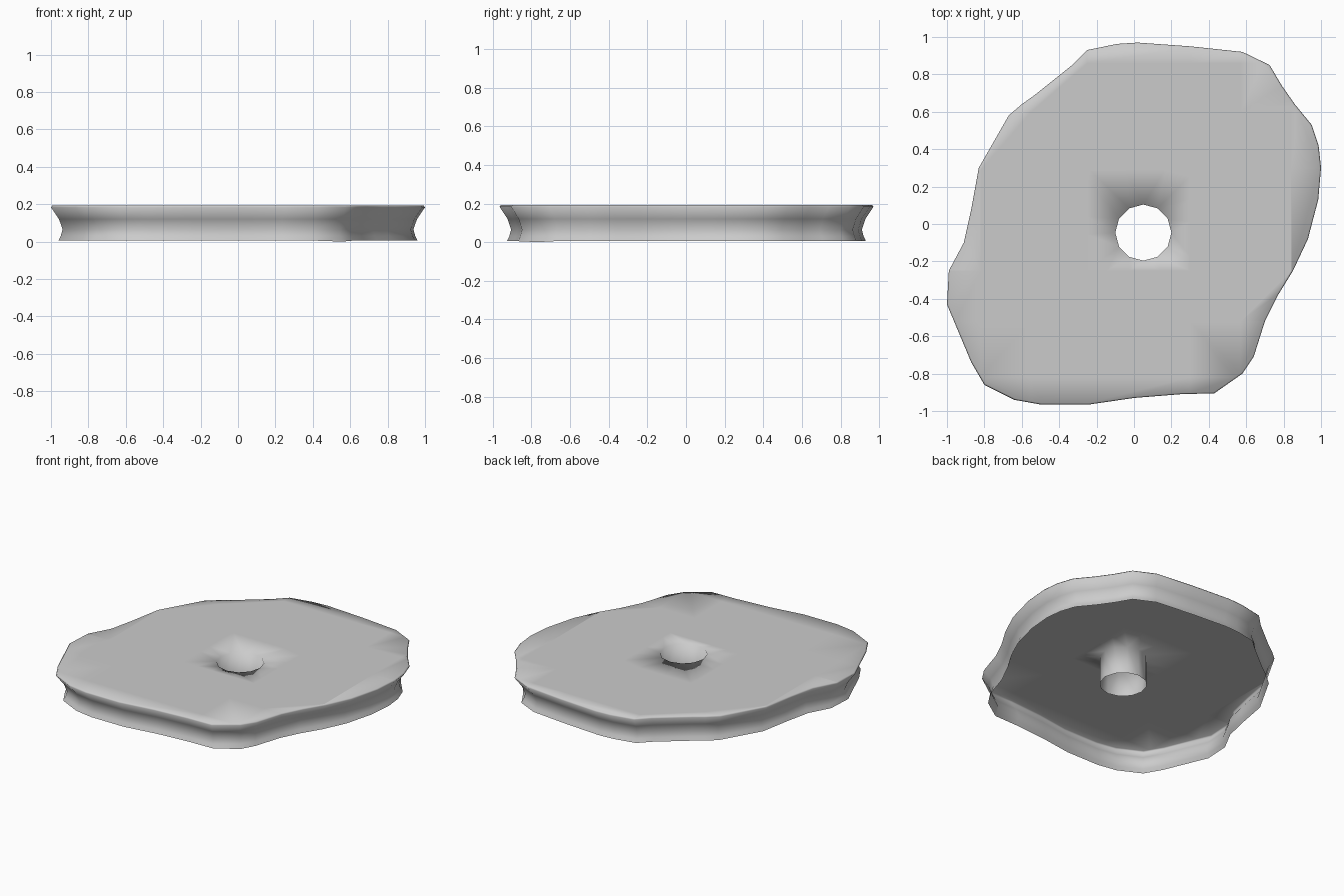
import bpy
import bmesh
import math
from mathutils import Vector

default_cube = bpy.data.objects.get("Cube")
if default_cube:
    bpy.data.objects.remove(default_cube, do_unlink=True)

# One plain grey stone colour
GREY = (0.6, 0.6, 0.6, 1.0)
stone = bpy.data.materials.new("stone_grey")
stone.use_nodes = True
stone.diffuse_color = GREY
stone.node_tree.nodes["Principled BSDF"].inputs["Base Color"].default_value = GREY

# Irregular slab outline, anticlockwise from the left-hand (+x) bulge
OUTLINE = [
    (1, .3), (.987, .42), (.95, .53), (.86, .64), (.79, .74), (.725, .85),
    (.58, .92), (.3, .95), (.02, .97), (-.09, .963), (-.25, .93), (-.33, .85),
    (-.53, .69), (-.6, .64), (-.67, .58), (-.83, .3), (-.87, .08), (-.91, -.1),
    (-.99, -.25), (-1, -.43), (-.87, -.74), (-.8, -.86), (-.64, -.94),
    (-.5, -.965), (-.24, -.965), (0, -.93), (.25, -.91), (.43, -.905),
    (.58, -.8), (.64, -.71), (.7, -.52), (.77, -.38), (.85, -.25),
    (.93, -.08), (.985, .13),
]
# Rim profile from bottom to top: outline scale, height
PROFILE = [(.96, .005), (.948, .03), (.938, .065), (.957, .12), (1, .183), (.993, .192)]
TOP = PROFILE[-1][1]
HOLE_CENTRE = Vector((.05, -.046))
HOLE_RADIUS = .15
HOLE_SIDES = 12
# Grid lines that keep the soft shading close to the rim and the hole
CUTS_X = [-.82, -.55, -.25, .3, .57, .84]
CUTS_Y = [-.82, -.52, -.25, .29, .6, .86]


def add_ring(bm, points, z):
    return [bm.verts.new((x, y, z)) for x, y in points]


def bridge(bm, lower, upper):
    """Join two rings of equal length with quads."""
    count = len(lower)
    for i in range(count):
        j = (i + 1) % count
        bm.faces.new((lower[i], lower[j], upper[j], upper[i]))


def ring_edges(bm, ring):
    return [bm.edges.get((ring[i - 1], ring[i])) for i in range(len(ring))]


def flat_faces(bm):
    return [f for f in bm.faces if all(abs(v.co.z - TOP) < 1e-5 for v in f.verts)]


def is_spare_diagonal(edge, cap, hole):
    """True for slanted edges inside the top that do not reach the hole."""
    run = edge.verts[1].co - edge.verts[0].co
    inside = len(edge.link_faces) == 2 and all(f in cap for f in edge.link_faces)
    slanted = min(abs(run.x), abs(run.y)) > 1e-4
    return inside and slanted and not any(v in hole for v in edge.verts)


def fill_top(bm, outer, inner):
    """Fill between rim and hole, then turn the flat face into grid cells."""
    edges = ring_edges(bm, outer) + ring_edges(bm, inner)
    bmesh.ops.triangle_fill(bm, edges=edges, use_beauty=True, normal=(0, 0, 1))
    for axis, cuts in ((0, CUTS_X), (1, CUTS_Y)):
        for cut in cuts:
            faces = flat_faces(bm)
            geom = list({item for f in faces for item in (*f.verts, *f.edges)}) + faces
            spot, normal = Vector(), Vector()
            spot[axis], normal[axis] = cut, 1
            bmesh.ops.bisect_plane(bm, geom=geom, dist=1e-5, plane_co=spot, plane_no=normal)
    cap, hole = set(flat_faces(bm)), set(inner)
    spare = [e for e in bm.edges if is_spare_diagonal(e, cap, hole)]
    bmesh.ops.dissolve_edges(bm, edges=spare, use_verts=True)


bm = bmesh.new()

# Concave rim wall, open underneath
rings = [add_ring(bm, [(x * s, y * s) for x, y in OUTLINE], z) for s, z in PROFILE]
for lower, upper in zip(rings, rings[1:]):
    bridge(bm, lower, upper)

# Tube hanging down from the hole in the top
circle = []
for i in range(HOLE_SIDES):
    angle = math.tau * i / HOLE_SIDES
    circle.append(HOLE_CENTRE + HOLE_RADIUS * Vector((math.cos(angle), math.sin(angle))))
tube_low = add_ring(bm, circle, PROFILE[0][1])
tube_high = add_ring(bm, circle, TOP)
bridge(bm, tube_high, tube_low)

# Top sheet; the underside stays open
fill_top(bm, rings[-1], tube_high)
bmesh.ops.recalc_face_normals(bm, faces=bm.faces)
for face in bm.faces:
    face.smooth = True

# Small lip that touches the ground at the front left corner
for vert in rings[0]:
    if vert.co.x > .5 and vert.co.y < -.7:
        vert.co.z = 0

mesh = bpy.data.meshes.new("stone_slab")
bm.to_mesh(mesh)
bm.free()
mesh.materials.append(stone)
slab = bpy.data.objects.new("stone_slab", mesh)
bpy.context.collection.objects.link(slab)
